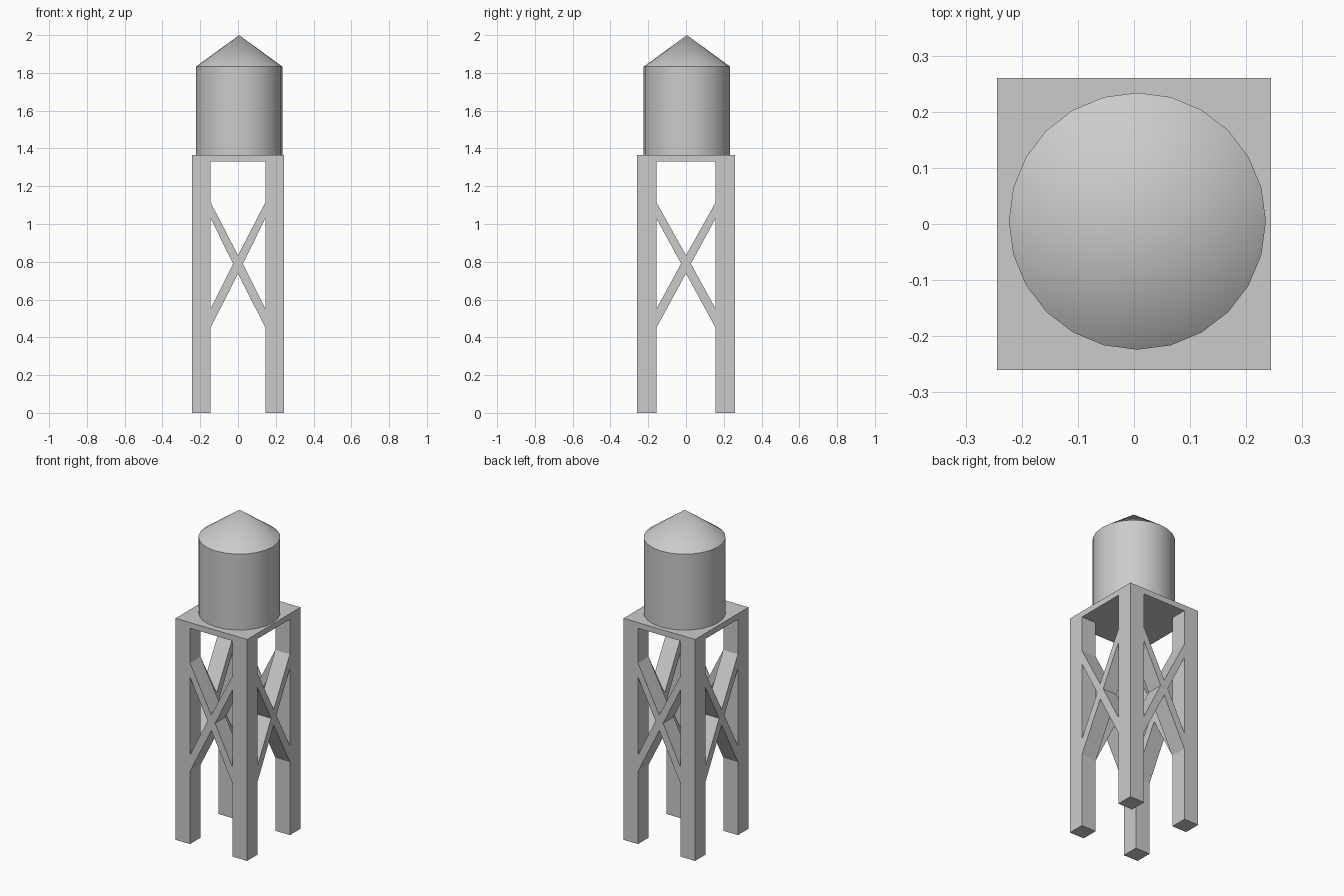
import bpy, bmesh
from mathutils import Matrix

if "Cube" in bpy.data.objects:
    bpy.data.objects.remove(bpy.data.objects["Cube"])

HX, HY = 0.244, 0.26        # platform half sizes
IX, IY = 0.145, 0.157       # inner leg faces
Z_LEG, Z_DECK, Z_WALL, Z_TOP = 1.33, 1.365, 1.833, 2.0
CX, CY, R = 0.006, 0.005, 0.229


def finish(bm, name, smooth=False):
    bmesh.ops.recalc_face_normals(bm, faces=bm.faces)
    me = bpy.data.meshes.new(name)
    bm.to_mesh(me)
    bm.free()
    ob = bpy.data.objects.new(name, me)
    bpy.context.collection.objects.link(ob)
    if smooth:
        bpy.ops.object.select_all(action='DESELECT')
        ob.select_set(True)
        bpy.context.view_layer.objects.active = ob
        bpy.ops.object.shade_smooth_by_angle(angle=0.6)
    return ob


def box(name, x0, x1, y0, y1, z0, z1):
    bm = bmesh.new()
    m = (Matrix.Translation(((x0 + x1) / 2, (y0 + y1) / 2, (z0 + z1) / 2))
         @ Matrix.Diagonal((x1 - x0, y1 - y0, z1 - z0, 1)))
    bmesh.ops.create_cube(bm, size=1, matrix=m)
    return finish(bm, name)


def cross_brace(name, half, near, far, along_x):
    """X-shaped profile spanning two legs, extruded from near to far."""
    right = [(0, 0.834), (half, 1.115), (half, 1.03), (0.026, 0.79),
             (half, 0.55), (half, 0.45), (0, 0.738)]
    outline = right + [(-u, z) for u, z in reversed(right[1:-1])]
    bm = bmesh.new()
    place = (lambda u, d, z: (u, d, z)) if along_x else (lambda u, d, z: (d, u, z))
    face = bm.faces.new([bm.verts.new(place(u, near, z)) for u, z in outline])
    ext = bmesh.ops.extrude_face_region(bm, geom=[face], use_keep_orig=True)
    verts = [g for g in ext["geom"] if isinstance(g, bmesh.types.BMVert)]
    bmesh.ops.translate(bm, verts=verts, vec=place(0, far - near, 0))
    # open the ends that butt against the legs
    axis = 0 if along_x else 1
    ends = [f for f in bm.faces if all(abs(abs(v.co[axis]) - half) < 1e-5 for v in f.verts)
            and abs(f.calc_center_median()[axis]) > half - 1e-4]
    bmesh.ops.delete(bm, geom=ends, context='FACES_ONLY')
    return finish(bm, name)


def round_part(name, r_top, z0, z1):
    bm = bmesh.new()
    bmesh.ops.create_cone(bm, cap_ends=False, segments=24, radius1=R, radius2=r_top,
                          depth=z1 - z0, matrix=Matrix.Translation((CX, CY, (z0 + z1) / 2)))
    bmesh.ops.remove_doubles(bm, verts=bm.verts, dist=1e-5)
    return finish(bm, name, smooth=True)


# Four corner legs
for sx, nx in ((-1, "left"), (1, "right")):
    for sy, ny in ((-1, "front"), (1, "back")):
        xs, ys = sorted((sx * IX, sx * HX)), sorted((sy * IY, sy * HY))
        box(f"{ny}_{nx}_leg", *xs, *ys, 0, Z_LEG)

# Cross braces on all four sides
for s, nx, ny in ((-1, "left", "front"), (1, "right", "back")):
    cross_brace(f"{ny}_brace", IX, s * HY, s * IY, True)
    cross_brace(f"{nx}_brace", IY, s * HX, s * IX, False)

# Deck, tank and roof
box("platform", -HX, HX, -HY, HY, Z_LEG, Z_DECK)
round_part("tank", R, Z_DECK, Z_WALL)
round_part("roof", 0, Z_WALL, Z_TOP)
